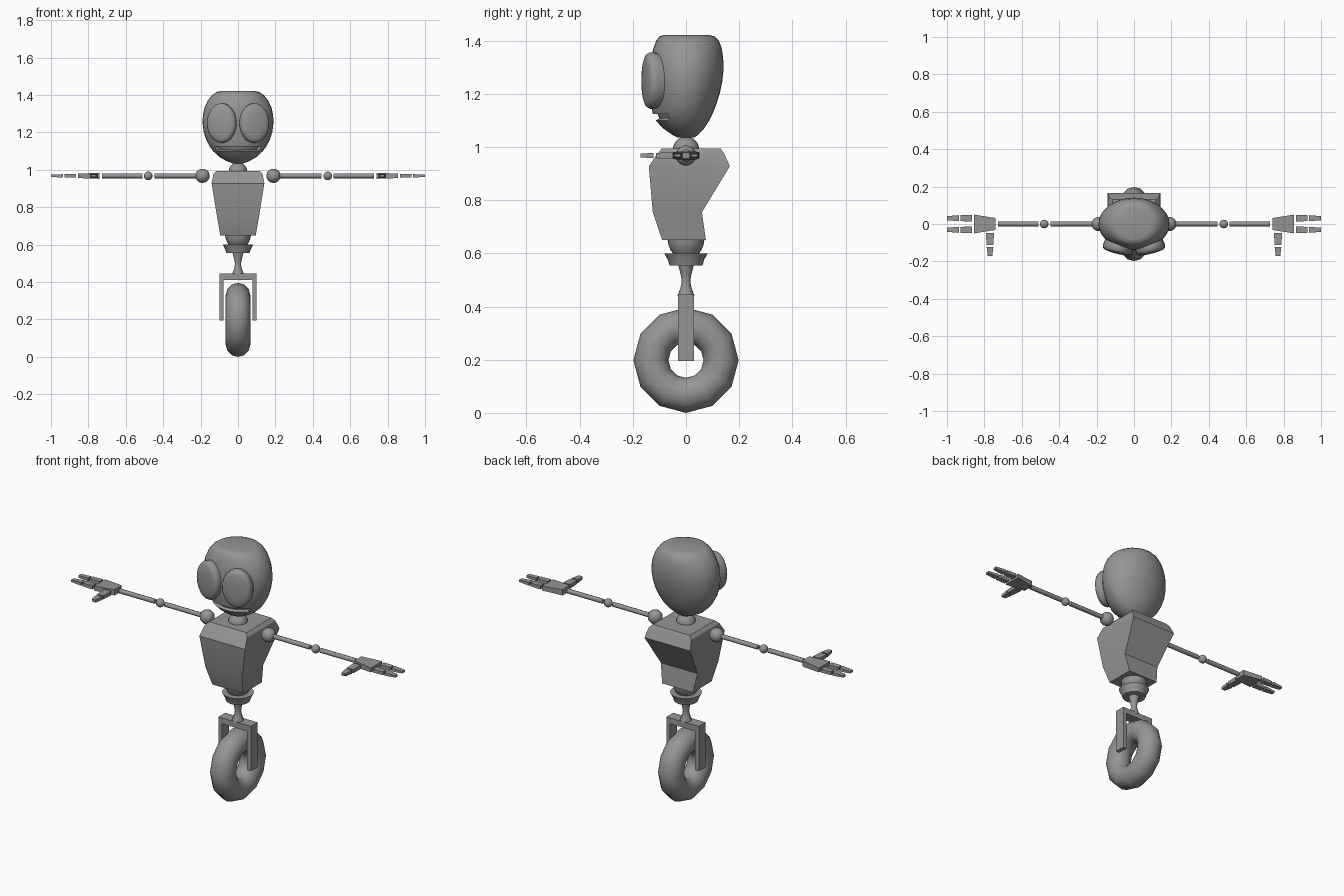
import bpy, bmesh, math
from mathutils import Matrix, Vector

if "Cube" in bpy.data.objects:
    bpy.data.objects.remove(bpy.data.objects["Cube"])

gray = bpy.data.materials.new("plain gray")
gray.diffuse_color = (0.3, 0.3, 0.3, 1)
gray.use_nodes = True
gray.node_tree.nodes["Principled BSDF"].inputs["Base Color"].default_value = gray.diffuse_color


def finish(ob, angle=35):
    ob.data.materials.clear()
    ob.data.materials.append(gray)
    bpy.ops.object.select_all(action='DESELECT')
    ob.select_set(True)
    bpy.context.view_layer.objects.active = ob
    bpy.ops.object.shade_smooth_by_angle(angle=math.radians(angle))
    return ob


def loft(name, rings, angle=35, edit=None, matrix=None):
    """Closed skin through rings of points."""
    bm = bmesh.new()
    loops = [[bm.verts.new(p) for p in r] for r in rings]
    n = len(loops[0])
    for a, b in zip(loops, loops[1:]):
        for i in range(n):
            j = (i + 1) % n
            bm.faces.new((a[i], a[j], b[j], b[i]))
    bm.faces.new(loops[0])
    bm.faces.new(loops[-1])
    bmesh.ops.recalc_face_normals(bm, faces=bm.faces[:])
    if edit:
        edit(bm)
    if matrix:
        bm.transform(matrix)
    me = bpy.data.meshes.new(name)
    bm.to_mesh(me)
    bm.free()
    ob = bpy.data.objects.new(name, me)
    bpy.context.collection.objects.link(ob)
    return finish(ob, angle)


def oval(z, rx, front, back, n=32):
    pts = []
    for i in range(n):
        t = 2 * math.pi * i / n
        s = math.sin(t)
        pts.append((rx * math.cos(t), s * (back if s > 0 else front), z))
    return pts


def turned(name, profile, n=16, angle=35):
    return loft(name, [oval(z, r, r, r, n) for z, r in profile], angle)


def ball(name, x, z, r):
    bpy.ops.mesh.primitive_uv_sphere_add(segments=16, ring_count=10, radius=r, location=(x, 0, z))
    bpy.context.object.name = name
    return finish(bpy.context.object)


def box(name, x0, x1, y0, y1, z0, z1):
    return loft(name, [[(x0, y0, z), (x1, y0, z), (x1, y1, z), (x0, y1, z)] for z in (z0, z1)])


# wheel
bpy.ops.mesh.primitive_torus_add(major_segments=12, minor_segments=12, major_radius=0.132,
                                 minor_radius=0.066, location=(0, 0, 0.198),
                                 rotation=(0, math.pi / 2, 0))
bpy.context.object.name = "wheel"
finish(bpy.context.object, 50)

# fork and its spindle
for s, side in ((-1, "left"), (1, "right")):
    box("fork_leg_" + side, *sorted((s * 0.078, s * 0.1)), -0.03, 0.03, 0.195, 0.445)
box("fork_bridge", -0.078, 0.078, -0.03, 0.03, 0.412, 0.445)
turned("spindle", [(0.44, 0.032), (0.47, 0.021), (0.495, 0.016), (0.52, 0.02), (0.56, 0.03)])

# waist
turned("waist_ring", [(0.555, 0.062), (0.575, 0.068), (0.6, 0.081)], 20)
turned("waist_ball", [(0.595, 0.045), (0.612, 0.058), (0.635, 0.067), (0.66, 0.07)], 20)

# torso: height, half width, front and back
torso = [(0.65, 0.095, -0.09, 0.075), (0.755, 0.113, -0.125, 0.06),
         (0.928, 0.141, -0.14, 0.165), (0.978, 0.131, -0.106, 0.142), (0.995, 0.115, -0.09, 0.13)]
loft("torso", [[(-w, f, z), (w, f, z), (w, b, z), (-w, b, z)] for z, w, f, b in torso], 30)
ball("neck", 0, 0.99, 0.05)


# head with a recessed mouth
def mouth(bm):
    fs = [f for f in bm.faces if (lambda c: 1.1 < c.z < 1.125 and abs(c.x) < 0.11 and c.y < 0)
          (f.calc_center_median())]
    bmesh.ops.inset_region(bm, faces=fs, thickness=0.001, depth=-0.016, use_even_offset=True)


head = [(1.035, 0.03, 0.03, 0.03), (1.045, 0.058, 0.05, 0.045), (1.07, 0.102, 0.086, 0.068),
        (1.1, 0.133, 0.114, 0.088), (1.125, 0.151, 0.125, 0.1), (1.16, 0.17, 0.132, 0.114),
        (1.205, 0.184, 0.136, 0.128), (1.25, 0.19, 0.138, 0.137), (1.29, 0.188, 0.137, 0.141),
        (1.33, 0.18, 0.132, 0.14), (1.37, 0.162, 0.123, 0.135), (1.4, 0.138, 0.112, 0.124),
        (1.416, 0.115, 0.1, 0.108), (1.422, 0.09, 0.08, 0.085)]
loft("head", [oval(*h) for h in head], 45, mouth)

# eyes: domed oval discs turned outward
dome = [(-0.06, 0.9), (-0.02, 1.0), (-0.004, 1.0), (0.007, 0.94),
        (0.013, 0.8), (0.017, 0.5), (0.019, 0.2)]
for s, side in ((-1, "left"), (1, "right")):
    m = (Matrix.Translation((s * 0.09, -0.14, 1.25)) @ Matrix.Rotation(s * math.radians(14), 4, 'Z')
         @ Matrix.Rotation(math.pi / 2, 4, 'X'))
    loft("eye_" + side, [oval(d, 0.08 * k, 0.106 * k, 0.106 * k, 24) for d, k in dome], 40, matrix=m)


# tapered hand segment between two points, with half width and half height at each end
def segment(name, a, b, w, h):
    a, b = Vector(a), Vector(b)
    across = (b - a).normalized().cross(Vector((0, 0, 1)))
    rings = []
    for p, wi, hi in zip((a, b), w, h):
        u, v = across * wi, Vector((0, 0, hi))
        rings.append([p - u - v, p + u - v, p + u + v, p - u + v])
    loft(name, rings)


# arms and hands
Z = 0.968
for s, side in ((-1, "left"), (1, "right")):
    ball("shoulder_" + side, s * 0.19, Z, 0.038)
    ball("elbow_" + side, s * 0.48, Z, 0.023)
    for part, x0, x1 in (("upper_arm_", 0.215, 0.447), ("forearm_", 0.51, 0.728)):
        m = Matrix.Translation((0, 0, Z)) @ Matrix.Rotation(s * math.pi / 2, 4, 'Y')
        loft(part + side, [oval(x, 0.013, 0.013, 0.013, 8) for x in (x0, x1)], 50, matrix=m)
    segment("palm_" + side, (s * 0.74, 0, Z), (s * 0.855, 0, Z), (0.032, 0.05), (0.016, 0.012))
    for y, which in ((0.031, "back"), (-0.031, "front")):
        segment(f"finger_base_{which}_{side}", (s * 0.866, y, Z), (s * 0.927, y, Z),
                (0.017, 0.016), (0.01, 0.009))
        segment(f"finger_tip_{which}_{side}", (s * 0.936, y, Z), (s, y, Z),
                (0.016, 0.011), (0.009, 0.006))
    segment("thumb_base_" + side, (s * 0.77, -0.048, Z), (s * 0.77, -0.113, Z),
            (0.021, 0.019), (0.012, 0.01))
    segment("thumb_tip_" + side, (s * 0.77, -0.122, Z), (s * 0.77, -0.172, Z),
            (0.018, 0.012), (0.01, 0.007))
